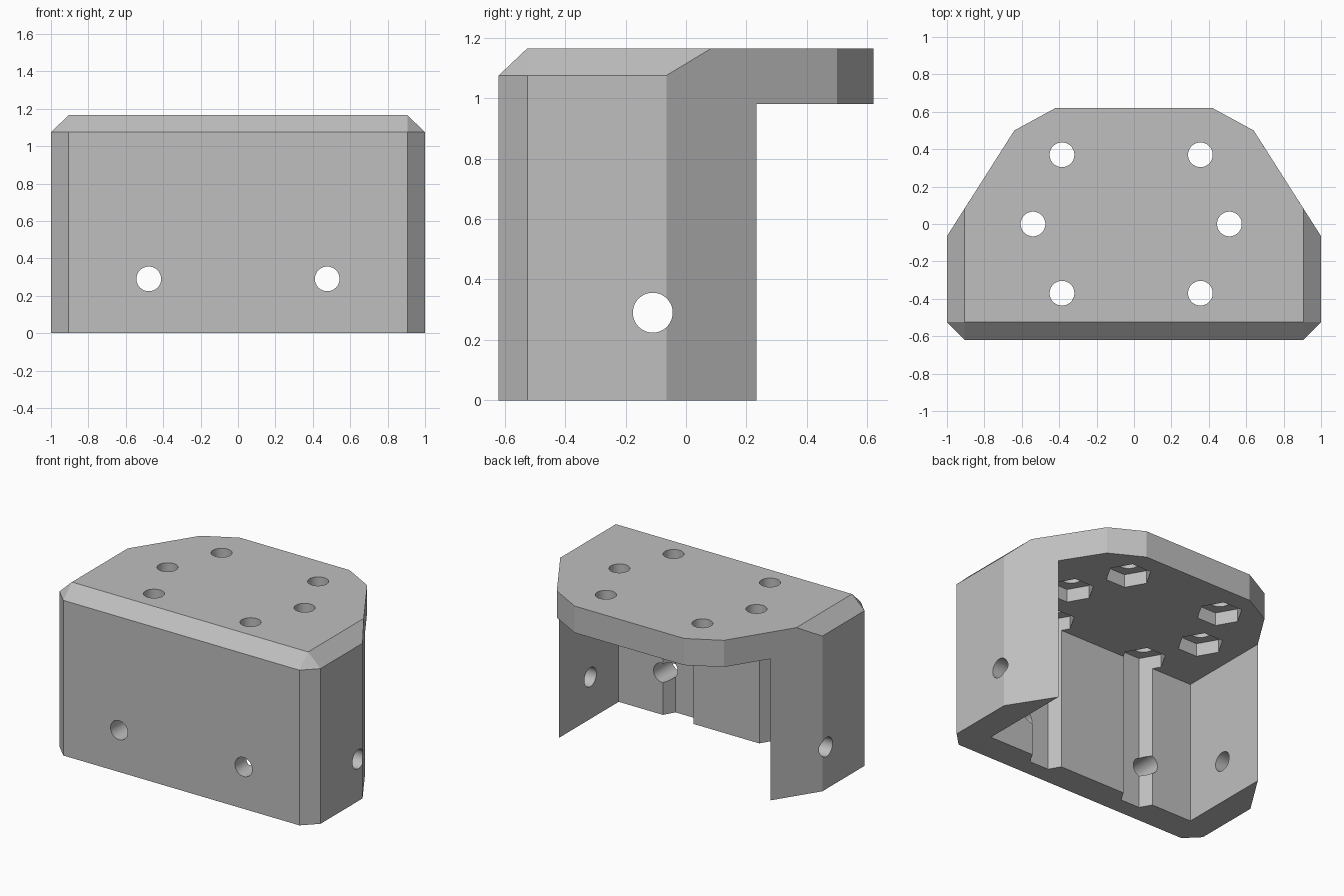
import bpy, bmesh, math
from mathutils import Matrix

if "Cube" in bpy.data.objects:
    bpy.data.objects.remove(bpy.data.objects["Cube"], do_unlink=True)

HEIGHT, SHOULDER, ROOF = 1.165, 1.075, 0.98
HOLE_R, NUT_R, POCKET_TOP = 0.066, 0.146, 1.07

grey = bpy.data.materials.new("mid_grey")
grey.use_nodes = True
colour = (0.52, 0.52, 0.52, 1)
grey.diffuse_color = colour
grey.node_tree.nodes["Principled BSDF"].inputs["Base Color"].default_value = colour


def make_object(name, bm):
    bmesh.ops.recalc_face_normals(bm, faces=bm.faces)
    mesh = bpy.data.meshes.new(name)
    bm.to_mesh(mesh)
    bm.free()
    mesh.materials.append(grey)
    obj = bpy.data.objects.new(name, mesh)
    bpy.context.collection.objects.link(obj)
    return obj


def cut(body, bm):
    """Subtract a solid from the body, then discard it."""
    cutter = make_object("cutter", bm)
    cutter.hide_render = True
    mod = body.modifiers.new("cut", "BOOLEAN")
    mod.operation, mod.solver, mod.object = "DIFFERENCE", "EXACT", cutter
    bpy.context.view_layer.objects.active = body
    bpy.ops.object.modifier_apply(modifier=mod.name)
    bpy.data.objects.remove(cutter, do_unlink=True)


def rod(radius, sides, length, place):
    bm = bmesh.new()
    bmesh.ops.create_cone(bm, cap_ends=True, segments=sides, radius1=radius,
                          radius2=radius, depth=length, matrix=place)
    return bm


# Chamfered block: hull of three mirrored half outlines
back = [(0.64, 0.5), (0.42, 0.62)]
shoulder = [(0.905, -0.62), (1, -0.525), (1, -0.065)]
top = [(0.905, -0.525), (0.905, 0.084)]
bm = bmesh.new()
for outline, z in ((shoulder + back, 0), (shoulder, SHOULDER), (top + back, HEIGHT)):
    for x, y in outline:
        for side in (-1, 1):
            bm.verts.new((side * x, y, z))
bmesh.ops.convex_hull(bm, input=bm.verts)
bmesh.ops.dissolve_limit(bm, angle_limit=math.radians(1), verts=bm.verts, edges=bm.edges)
body = make_object("bracket_body", bm)

# Cavity open to the back and below
bm = bmesh.new()
bmesh.ops.create_cube(bm, size=1, matrix=Matrix.Translation((0, 0.29, ROOF / 2 - 0.5))
                      @ Matrix.Diagonal((1.62, 1.42, ROOF + 1, 1)))
cut(body, bm)

# Roof holes with hexagonal nut pockets; the front pockets run down the wall as slots
for x, y in ((0.37, 0.37), (0.525, 0), (0.37, -0.37)):
    for side in (-1, 1):
        spot = Matrix.Translation((side * x - 0.015, y, 0))
        cut(body, rod(NUT_R, 6, POCKET_TOP + 0.2,
                      spot @ Matrix.Translation((0, 0, POCKET_TOP / 2 - 0.1))
                      @ Matrix.Rotation(math.radians(30), 4, "Z")))
        cut(body, rod(HOLE_R, 48, 1, spot @ Matrix.Translation((0, 0, 1.2))))

# Front wall holes and one bore through both side walls
for side in (-1, 1):
    cut(body, rod(HOLE_R, 48, 0.8, Matrix.Translation((side * 0.477, -0.5, 0.29))
                  @ Matrix.Rotation(math.pi / 2, 4, "X")))
cut(body, rod(HOLE_R, 48, 3, Matrix.Translation((0, -0.11, 0.29))
              @ Matrix.Rotation(math.pi / 2, 4, "Y")))

# Smooth bores, sharp corners
bpy.ops.object.select_all(action="DESELECT")
body.select_set(True)
bpy.context.view_layer.objects.active = body
bpy.ops.object.shade_smooth_by_angle(angle=math.radians(20))
